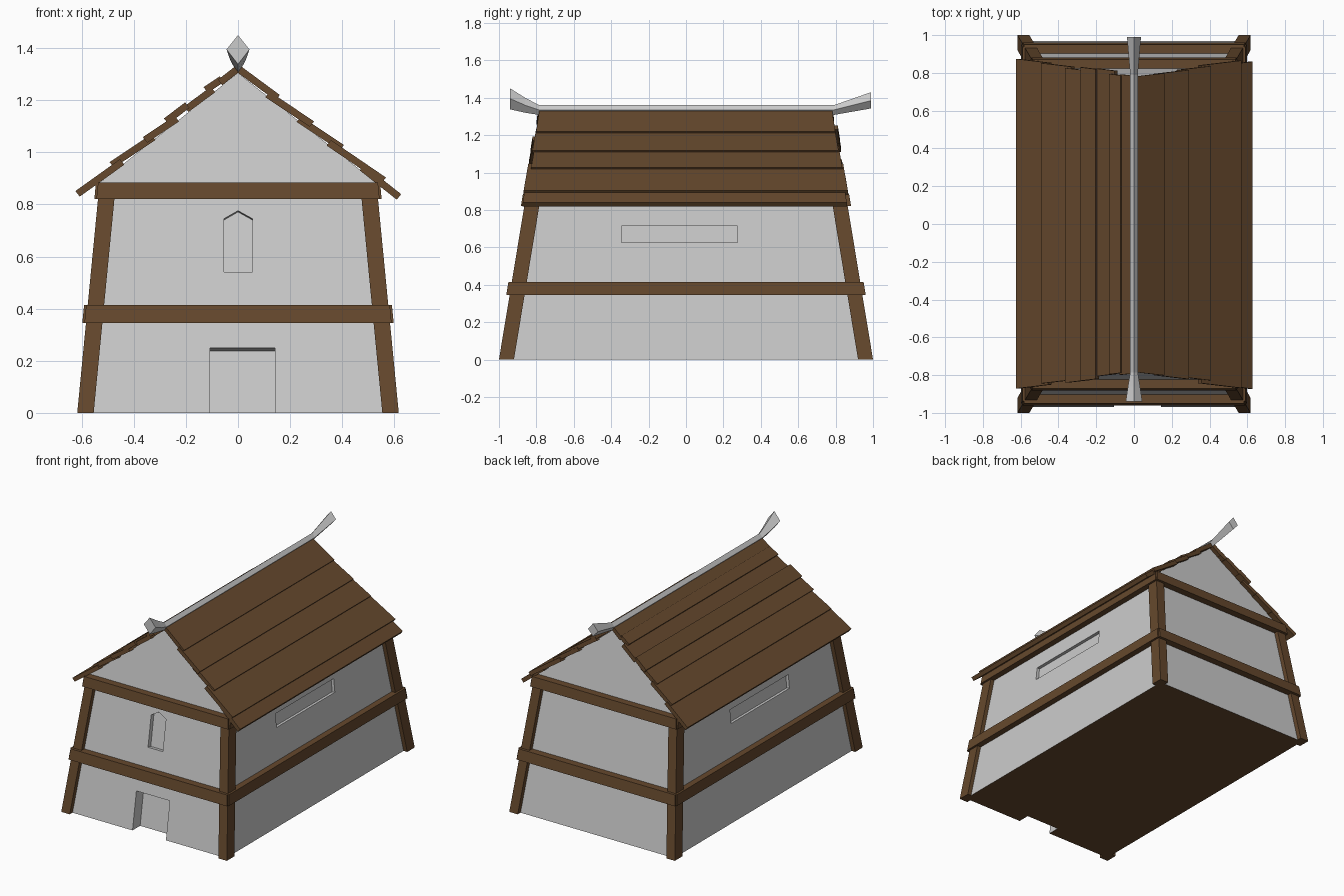
import bpy, bmesh, random
from mathutils import Vector

if "Cube" in bpy.data.objects:
    bpy.data.objects.remove(bpy.data.objects["Cube"])

random.seed(4)
wood = bpy.data.materials.new("wood")
wood.diffuse_color = (0.13, 0.065, 0.026, 1)
wood.use_nodes = True
wood.node_tree.nodes["Principled BSDF"].inputs["Base Color"].default_value = wood.diffuse_color

SX, SY = 0.097, 0.165          # inward lean of the walls per unit of height


def px(z):                     # outer half width / half depth of the corner posts
    return 0.617 - SX * z


def py(z):
    return 1.0 - SY * z


def finish(name, bm, mats=()):
    bmesh.ops.recalc_face_normals(bm, faces=bm.faces)
    me = bpy.data.meshes.new(name)
    bm.to_mesh(me)
    bm.free()
    for m in mats:
        me.materials.append(m)
    ob = bpy.data.objects.new(name, me)
    bpy.context.collection.objects.link(ob)
    return ob


def hull(name, pts, mats=()):
    """Flat-faced convex solid around the given points."""
    bm = bmesh.new()
    for p in pts:
        bm.verts.new(p)
    bmesh.ops.convex_hull(bm, input=bm.verts)
    bmesh.ops.dissolve_limit(bm, angle_limit=0.01, verts=bm.verts, edges=bm.edges)
    return finish(name, bm, mats)


# Leaning wall body with a wooden floor face
ZT = 0.87
walls = hull("walls", [(sx * (0.59 - SX * z), sy * (0.97 - SY * z), z)
                       for z in (0, ZT) for sx in (-1, 1) for sy in (-1, 1)], (None, wood))
for p in walls.data.polygons:
    p.material_index = 1 if p.normal.z < -0.9 else 0


# Door and window recesses, cut square to the leaning walls
def front_cut(name, outline, depth):
    n = Vector((0, -1, SY)).normalized()
    base = [Vector((x, -(0.97 - SY * z), z)) for x, z in outline]
    return hull(name, [p + n * d for p in base for d in (0.04, -depth)])


def side_cut(name, outline, depth, s):
    n = Vector((s, 0, SX)).normalized()
    base = [Vector((s * (0.59 - SX * z), y, z)) for y, z in outline]
    return hull(name, [p + n * d for p in base for d in (0.04, -depth)])


slot = [(-0.345, 0.625), (0.275, 0.625), (0.275, 0.715), (-0.345, 0.715)]
cutters = [
    front_cut("door_cutter", [(-0.107, -0.06), (0.142, -0.06), (0.142, 0.25), (-0.107, 0.25)], 0.08),
    front_cut("window_cutter", [(-0.054, 0.54), (0.056, 0.54), (0.056, 0.745), (0, 0.776), (-0.054, 0.745)], 0.03),
    side_cut("right_slot_cutter", slot, 0.02, 1),
    side_cut("left_slot_cutter", slot, 0.02, -1),
]
bpy.context.view_layer.objects.active = walls
for c in cutters:
    mod = walls.modifiers.new(c.name, 'BOOLEAN')
    mod.operation, mod.solver, mod.object = 'DIFFERENCE', 'EXACT', c
    bpy.ops.object.modifier_apply(modifier=mod.name)
    bpy.data.objects.remove(c)

# Gable block under the roof
hull("gable", [(sx * 0.535, sy * (0.97 - SY * 0.88), 0.88) for sx in (-1, 1) for sy in (-1, 1)]
     + [(0, sy * (0.97 - SY * 1.305), 1.305) for sy in (-1, 1)])

# Corner posts
for sx in (-1, 1):
    for sy in (-1, 1):
        hull("corner_post", [(sx * (px(z) - dx), sy * (py(z) - dy), z)
                             for z in (0, 0.88) for dx in (0, 0.063) for dy in (0, 0.08)], (wood,))

# Horizontal beams around the house at two heights
for label, z0, z1 in (("middle", 0.345, 0.415), ("top", 0.82, 0.885)):
    for s in (-1, 1):
        hull(label + "_end_beam", [(e * (px(z) + 0.006), s * (py(z) + o), z)
                                   for z in (z0, z1) for e in (-1, 1) for o in (0.018, -0.06)], (wood,))
        hull(label + "_side_beam", [(s * (px(z) + o), e * (py(z) + 0.006), z)
                                    for z in (z0, z1) for e in (-1, 1) for o in (0.014, -0.05)], (wood,))

# Overlapping roof planks: inner x, outer x, lift at each edge
N = Vector((0.62, 0, 0.785))
right = [(0, 0.14, 0, 0.006), (0.11, 0.27, -0.008, 0.008), (0.23, 0.385, -0.008, 0.008),
         (0.345, 0.545, -0.008, 0.01), (0.47, 0.612, -0.004, -0.004)]
left = [(0, 0.06, 0, 0), (0.05, 0.108, 0.006, 0.012), (0.09, 0.19, -0.004, 0),
        (0.18, 0.26, 0.01, 0.012), (0.23, 0.345, -0.006, 0.006),
        (0.32, 0.47, -0.006, 0.01), (0.44, 0.605, -0.006, 0.004)]
for s, planks in ((1, right), (-1, left)):
    for x0, x1, l0, l1 in planks:
        ends = [(e, random.uniform(-0.012, 0.012)) for e in (-1, 1)]
        pts = []
        for x, lift in ((x0, l0), (x1, l1)):
            for t in (0, 0.027):
                p = Vector((x, 0, 1.305 - 0.79 * x)) + N * (lift + t)
                if x == 0:
                    p.x, p.z = 0, 1.305 + t * 1.25
                for e, j in ends:
                    pts.append((s * p.x, e * (0.79 + 0.125 * x + j), p.z))
        hull("roof_plank", pts, (wood,))

# Ridge pole: diamond section flaring up at both ends (y, half width, bottom, middle, top)
sections = [(-0.94, 0.044, 1.338, 1.395, 1.45), (-0.86, 0.032, 1.32, 1.36, 1.4),
            (-0.785, 0.02, 1.308, 1.335, 1.36), (0.79, 0.02, 1.308, 1.335, 1.36),
            (0.99, 0.037, 1.343, 1.385, 1.43)]
bm = bmesh.new()
rings = [[bm.verts.new(c) for c in ((0, y, b), (w, y, m), (0, y, t), (-w, y, m))]
         for y, w, b, m, t in sections]
for a, b in zip(rings, rings[1:]):
    for i in range(4):
        j = (i + 1) % 4
        bm.faces.new((a[i], a[j], b[j], b[i]))
bm.faces.new(rings[0])
bm.faces.new(rings[-1])
finish("ridge_pole", bm)
